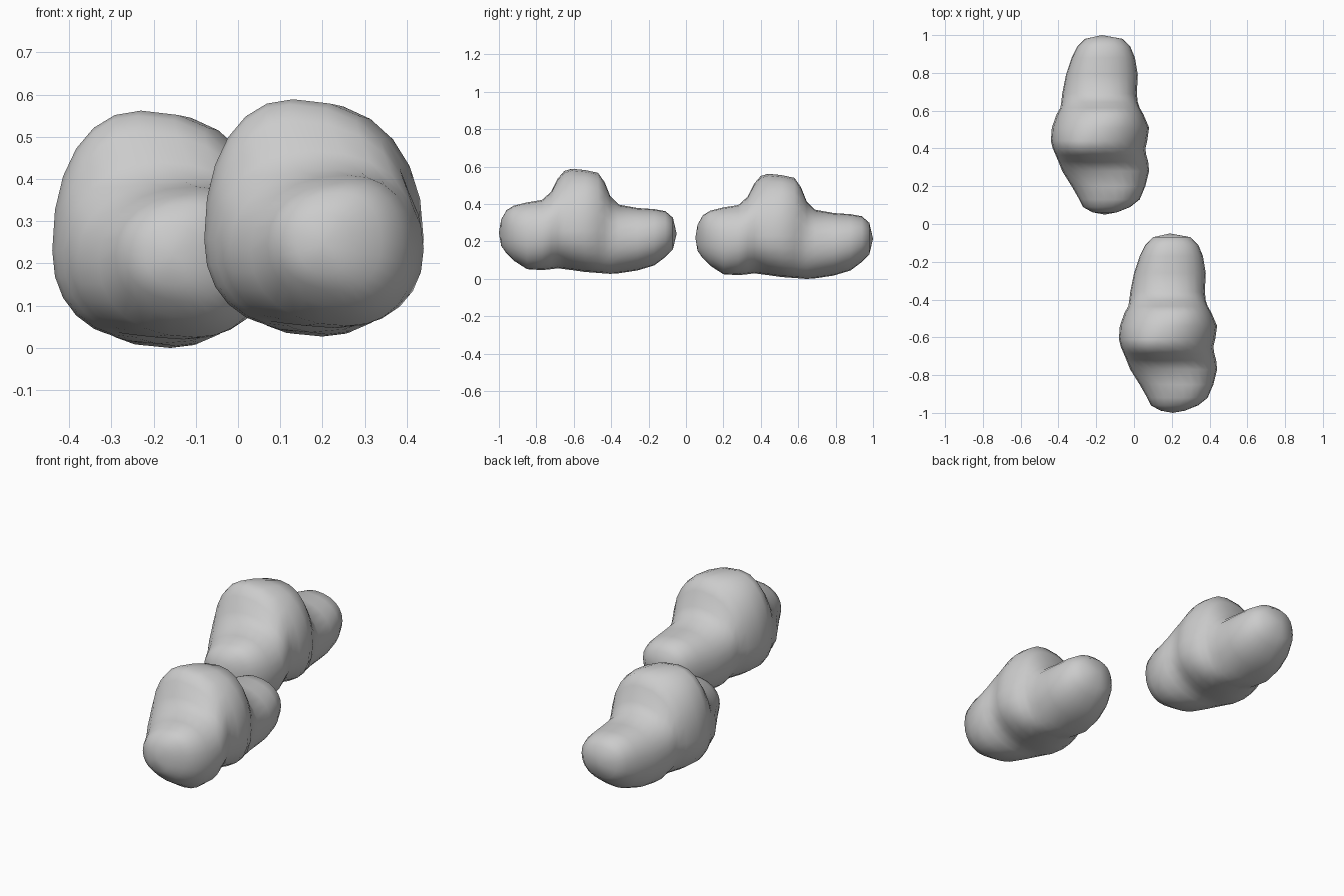
import bpy, bmesh, math

# Stations along the rock: y, left x, right x, bottom z, top z, crest x
STATIONS = [
    (0.062, -0.22, -0.09, 0.15, 0.29, -0.15),
    (0.09, -0.27, -0.02, 0.11, 0.34, -0.12),
    (0.13, -0.29, 0.03, 0.07, 0.365, -0.10),
    (0.20, -0.33, 0.06, 0.025, 0.382, -0.10),
    (0.28, -0.38, 0.08, 0.02, 0.395, -0.13),
    (0.33, -0.40, 0.075, 0.025, 0.44, -0.19),
    (0.365, -0.415, 0.065, 0.03, 0.51, -0.23),
    (0.40, -0.43, 0.06, 0.025, 0.55, -0.24),
    (0.44, -0.44, 0.07, 0.02, 0.562, -0.23),
    (0.51, -0.435, 0.08, 0.01, 0.555, -0.19),
    (0.58, -0.41, 0.05, 0.005, 0.54, -0.15),
    (0.615, -0.39, 0.03, 0.002, 0.49, -0.15),
    (0.645, -0.385, 0.02, 0.0, 0.415, -0.16),
    (0.69, -0.38, 0.015, 0.003, 0.37, -0.19),
    (0.79, -0.36, 0.02, 0.018, 0.352, -0.20),
    (0.88, -0.33, 0.005, 0.045, 0.346, -0.19),
    (0.94, -0.30, -0.02, 0.09, 0.335, -0.18),
    (0.98, -0.26, -0.06, 0.13, 0.30, -0.17),
]
SEGMENTS = 24


def power(v, n):
    return math.copysign(abs(v) ** (2 / n), v)


def rock_mesh():
    bm = bmesh.new()
    rings = []
    for y, x0, x1, z0, z1, crest in STATIONS:
        zc = z0 + (z1 - z0) * 0.5 if z1 < 0.42 else 0.23
        ring = []
        for i in range(SEGMENTS):
            a = 2 * math.pi * i / SEGMENTS
            c, s = power(math.cos(a), 2.2), power(math.sin(a), 2.2)
            x = crest + c * ((x1 - crest) if c > 0 else (crest - x0))
            z = zc + s * ((z1 - zc) if s > 0 else (zc - z0))
            ring.append(bm.verts.new((x, y, z)))
        rings.append(ring)
    for a, b in zip(rings, rings[1:]):
        for i in range(SEGMENTS):
            j = (i + 1) % SEGMENTS
            bm.faces.new((a[i], a[j], b[j], b[i]))
    # Rounded end tips
    for ring, tip in ((rings[0], (-0.155, 0.05, 0.22)), (rings[-1], (-0.17, 1.0, 0.215))):
        v = bm.verts.new(tip)
        for i in range(SEGMENTS):
            bm.faces.new((ring[i], ring[(i + 1) % SEGMENTS], v))
    bmesh.ops.recalc_face_normals(bm, faces=bm.faces)
    mesh = bpy.data.meshes.new("rock")
    bm.to_mesh(mesh)
    bm.free()
    for p in mesh.polygons:
        p.use_smooth = True
    return mesh


# Two copies of the same lumpy rock
mesh = rock_mesh()
for name, loc in (("back_rock", (0, 0, 0)), ("front_rock", (0.36, -1.05, 0.027))):
    ob = bpy.data.objects.new(name, mesh)
    ob.location = loc
    bpy.context.collection.objects.link(ob)
